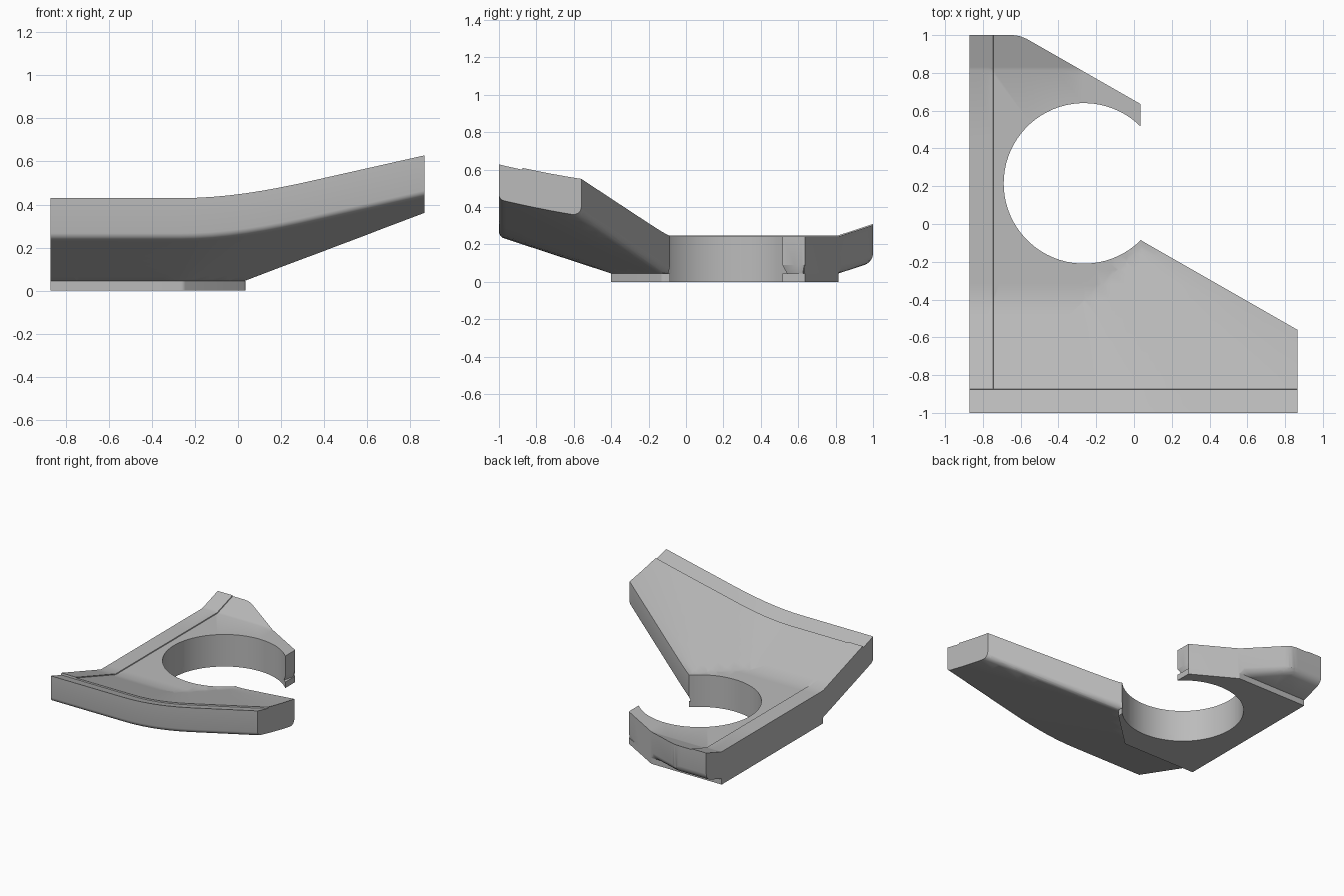
import bpy, bmesh, math
from mathutils import Vector

cube = bpy.data.objects.get("Cube")
if cube:
    bpy.data.objects.remove(cube, do_unlink=True)

grey = bpy.data.materials.new("plain_grey")
grey.use_nodes = True
grey.diffuse_color = (0.5, 0.5, 0.5, 1)
grey.node_tree.nodes["Principled BSDF"].inputs["Base Color"].default_value = (0.5, 0.5, 0.5, 1)

THICK = 0.198
FLAT = 0.243
SLOPE = 0.328

# Bend line between the flat middle and the wing, with a small radius
BEND_A = Vector((-0.265, -0.37))
BEND_B = Vector((0.005, -0.115))
BEND_R = 0.03


def arc(cx, cy, r, start, end, n):
    """Points along an arc, angles in degrees."""
    angles = [math.radians(start + (end - start) * i / n) for i in range(n + 1)]
    return [(cx + r * math.cos(a), cy + r * math.sin(a)) for a in angles]


# Round opening, open towards +x
opening = arc(-0.265, 0.215, 0.425, -45, -315, 56)
plate_outline = ([(-0.87, -1), (0.865, -1), (0.865, -0.56)] + opening +
                 [(0.035, 0.635), (-0.57, 0.981), (-0.605, 0.995), (-0.64, 1), (-0.87, 1)])
base_outline = ([(-0.87, -0.4)] + arc(*BEND_A, BEND_R, -90, -46, 4) +
                arc(*BEND_B, BEND_R, -46, 0, 4) + opening +
                [(0.035, 0.635), (-0.28, 0.815), (-0.87, 0.815)])

# Lower rim edges that are rounded: point, inward direction, radius
front, back, wing, tail = rims = [
    (Vector((0, -1)), Vector((0, 1)), 0.025),
    (Vector((0, 1)), Vector((0, -1)), 0.045),
    (Vector((0.865, -0.56)), Vector((-0.475, -0.83)).normalized(), 0.045),
    (Vector((0.035, 0.635)), Vector((-0.497, -0.868)).normalized(), 0.045)]


def surface(x, y):
    """Flat middle, with front, back and wing sloping upwards."""
    rise = max(0, y - 0.815)
    if y < 0:
        if x < BEND_A.x:
            rise = max(0, -0.4 - y)
        else:
            p, along = Vector((x, y)) - BEND_A, BEND_B - BEND_A
            t = min(1, max(0, p.dot(along) / along.length_squared))
            rise = max(0, (p - along * t).length - BEND_R)
            # Nothing rises on the inner side of the bend line
            if along.x * p.y - along.y * p.x > 0 and x < 0.035:
                rise = 0
    return FLAT + SLOPE * rise


def top_height(x, y):
    """Small steps separate the border from the inner panel."""
    step = -0.01 if y < -0.875 else (0.006 if x < -0.745 else 0)
    return surface(x, y) + step


def bottom_height(x, y):
    lift = 0
    for rim in rims:
        if (rim is wing and x < 0.03) or (rim is tail and y < 0.816):
            continue
        point, inward, r = rim
        d = max(0, (Vector((x, y)) - point).dot(inward))
        if d < r:
            lift = max(lift, r - math.sqrt(r * r - (r - d) ** 2))
    return surface(x, y) - THICK + lift


def make_slab(name, outline, top, bottom, cuts=()):
    bm = bmesh.new()
    bm.faces.new([bm.verts.new((x, y, 0)) for x, y in outline])
    bm.normal_update()
    bmesh.ops.triangulate(bm, faces=bm.faces[:])
    for point, normal in cuts:
        bmesh.ops.bisect_plane(bm, geom=bm.verts[:] + bm.edges[:] + bm.faces[:],
                               dist=0.00001, plane_co=point, plane_no=normal)
    upper = bm.verts[:]
    ret = bmesh.ops.extrude_face_region(bm, geom=bm.faces[:], use_keep_orig=True)
    for v in upper:
        v.co.z = top(v.co.x, v.co.y)
    for v in ret["geom"]:
        if isinstance(v, bmesh.types.BMVert):
            v.co.z = bottom(v.co.x, v.co.y)
    bmesh.ops.recalc_face_normals(bm, faces=bm.faces[:])
    mesh = bpy.data.meshes.new(name)
    bm.to_mesh(mesh)
    bm.free()
    mesh.materials.append(grey)
    obj = bpy.data.objects.new(name, mesh)
    bpy.context.collection.objects.link(obj)
    bpy.ops.object.select_all(action="DESELECT")
    obj.select_set(True)
    bpy.context.view_layer.objects.active = obj
    bpy.ops.object.shade_smooth_by_angle(angle=math.radians(25))


# Cut lines: regular grid, border steps, bends and rounded rims
xs = [-0.746, -0.744, -0.265] + [-0.2 + 0.08 * i for i in range(14)]
ys = [-0.876, -0.874, -0.4, 0.815, 0.83] + [-0.96 + 0.08 * i for i in range(12)]
cuts = [((x, 0, 0), (1, 0, 0)) for x in xs] + [((0, y, 0), (0, 1, 0)) for y in ys]
bend_normal = Vector((BEND_B.y - BEND_A.y, BEND_A.x - BEND_B.x)).normalized()
cuts.append(((BEND_A + bend_normal * BEND_R).to_3d(), bend_normal.to_3d()))
for point, inward, r in rims:
    for f in (0.08, 0.3, 0.6, 1):
        cuts.append(((point + inward * r * f).to_3d(), inward.to_3d()))

make_slab("curved_plate", plate_outline, top_height, bottom_height, cuts)
make_slab("flat_base", base_outline, lambda x, y: FLAT - THICK, lambda x, y: 0)
